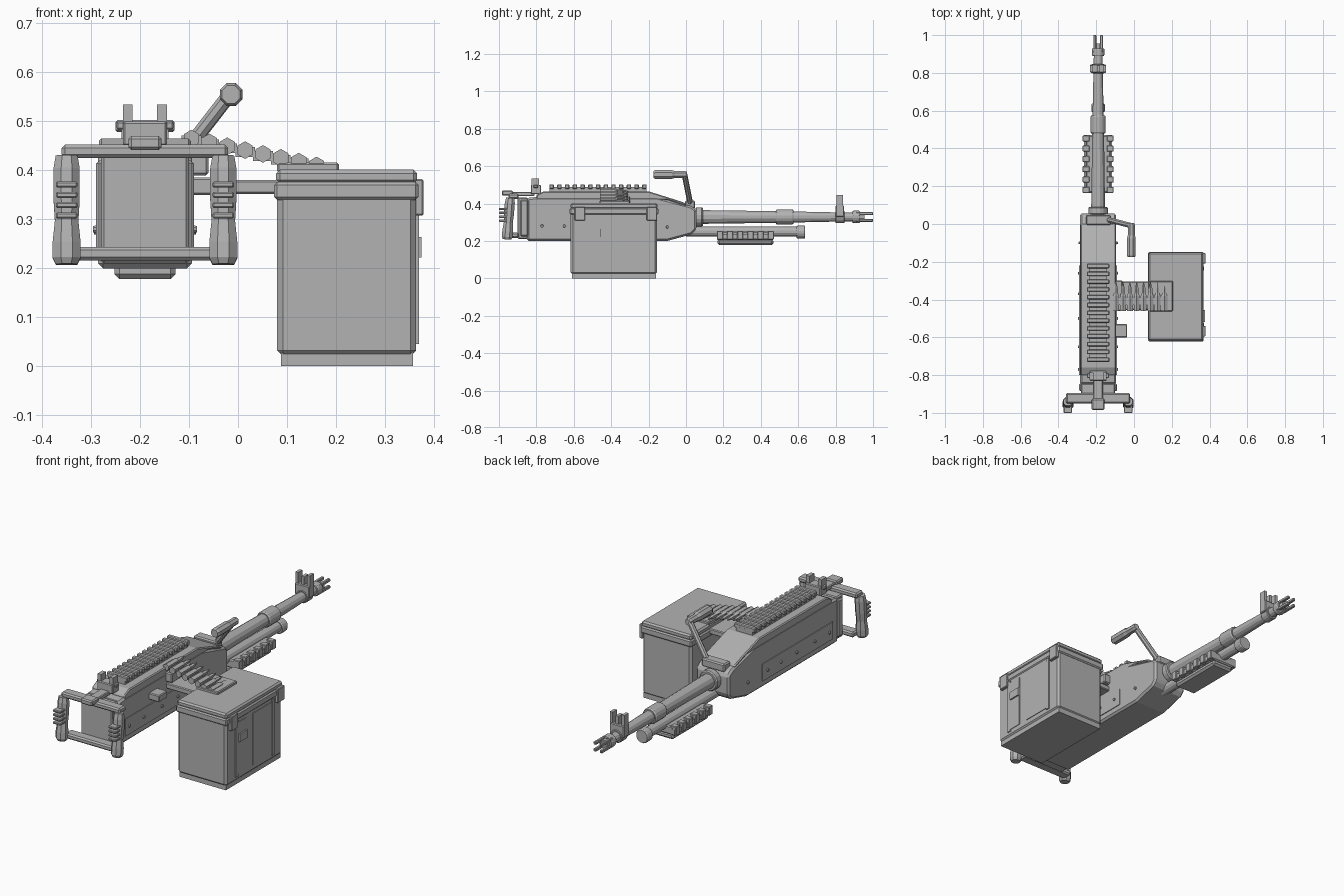
import bpy, bmesh, math
from mathutils import Vector

if "Cube" in bpy.data.objects:
    bpy.data.objects.remove(bpy.data.objects["Cube"])

mat = bpy.data.materials.new("gunmetal grey")
mat.diffuse_color = (0.45, 0.45, 0.45, 1)
mat.use_nodes = True
mat.node_tree.nodes["Principled BSDF"].inputs["Base Color"].default_value = mat.diffuse_color
CX = -0.19            # gun centre line


def finish(bm, name, bevel=0.0):
    bmesh.ops.recalc_face_normals(bm, faces=bm.faces)
    me = bpy.data.meshes.new(name)
    bm.to_mesh(me)
    bm.free()
    me.materials.append(mat)
    ob = bpy.data.objects.new(name, me)
    bpy.context.collection.objects.link(ob)
    if bevel:
        m = ob.modifiers.new("bevel", "BEVEL")
        m.width, m.segments = bevel, 1
    return ob


def box(name, x0, x1, y0, y1, z0, z1, bevel=0.0):
    bm = bmesh.new()
    bmesh.ops.create_cube(bm, size=1)
    for v in bm.verts:
        v.co = ((x0 + x1) / 2 + v.co.x * (x1 - x0), (y0 + y1) / 2 + v.co.y * (y1 - y0),
                (z0 + z1) / 2 + v.co.z * (z1 - z0))
    return finish(bm, name, bevel)


def side_profile(name, pts, x0, x1, bevel=0.0):
    """Extrude a (y, z) outline across x."""
    bm = bmesh.new()
    f = bm.faces.new([bm.verts.new((x0, y, z)) for y, z in pts])
    ext = bmesh.ops.extrude_face_region(bm, geom=[f])["geom"]
    bmesh.ops.translate(bm, vec=(x1 - x0, 0, 0),
                        verts=[g for g in ext if isinstance(g, bmesh.types.BMVert)])
    # close the starting side if the extrusion removed it
    rim = [e for e in bm.edges if e.is_boundary]
    if rim:
        bmesh.ops.holes_fill(bm, edges=rim)
    return finish(bm, name, bevel)


def lathe(name, a, b, stations, sides=12):
    """Faceted solid along a-b; stations are (distance fraction, radius)."""
    a, b = Vector(a), Vector(b)
    q = (b - a).to_track_quat('Z', 'Y')
    bm = bmesh.new()
    rings = []
    for t, r in stations:
        ring = []
        for i in range(sides):
            ang = 2 * math.pi * (i + 0.5) / sides
            ring.append(bm.verts.new(a.lerp(b, t) + q @ Vector((r * math.cos(ang), r * math.sin(ang), 0))))
        rings.append(ring)
    for p, n in zip(rings, rings[1:]):
        for i in range(sides):
            j = (i + 1) % sides
            bm.faces.new((p[i], p[j], n[j], n[i]))
    bm.faces.new(rings[0])
    bm.faces.new(rings[-1])
    return finish(bm, name)


def rod(name, a, b, r0, r1=None, sides=12):
    return lathe(name, a, b, [(0, r0), (1, r0 if r1 is None else r1)], sides)


def collar(name, y0, y1, r, z, c=0.07):
    return lathe(name, (CX, y0, z), (CX, y1, z), [(0, r * .9), (c, r), (1 - c, r), (1, r * .9)], 16)


# Receiver and top cover
side_profile("receiver", [(-.85, .2), (-.10, .2), (.03, .235), (.055, .26), (.055, .365),
                          (.03, .385), (-.16, .435), (-.80, .435), (-.85, .43)], -.286, -.094, .01)
side_profile("top_cover", [(-.80, .42), (-.10, .42), (.0, .385), (.0, .40), (-.03, .412), (-.20, .465),
                           (-.76, .465), (-.80, .445)], -.284, -.096, .005)
box("rear_plate", -.28, -.10, -.90, -.845, .21, .432, .006)
box("rear_collar", -.29, -.09, -.885, -.845, .225, .42, .006)

# Ribbed rail on the cover
box("rail_base", -.238, -.142, -.73, -.21, .46, .488)
for i in range(13):
    y = -.73 + i * .0413
    box("rail_rib", -.25, -.13, y, y + .024, .478, .503, .004)

# Side plates and rivets
for s in (-1, 1):
    xs = CX + s * .096
    box("side_plate", xs - .004, xs + .004, -.80, -.22, .235, .325)
    for y in (-.77, -.65, -.50, -.37, -.26):
        rod("rivet", (xs, y, .28), (xs + s * .010, y, .28), .009, .007, 8)
    rod("front_rivet", (xs, -.10, .275), (xs + s * .008, -.10, .275), .008, .006, 8)

# Rear sight
box("rear_sight_block", -.235, -.145, -.83, -.775, .45, .50, .004)
box("rear_sight_axle", -.248, -.132, -.815, -.79, .484, .50, .003)
for x in (-.235, -.165):
    box("rear_sight_post", x, x + .02, -.825, -.785, .495, .535)

# Spade grip frame
box("grip_frame_top", -.36, -.02, -.95, -.895, .425, .453, .007)
box("grip_frame_bottom", -.34, -.04, -.95, -.895, .216, .244, .007)
box("trigger_link", -.215, -.165, -.93, -.81, .44, .462, .004)
box("thumb_trigger", -.224, -.156, -.985, -.925, .442, .470, .006)
for x in (-.35, -.03):
    lathe("grip", (x, -.957, .208), (x, -.94, .43),
          [(0, .024), (.06, .031), (.2, .031), (.4, .026), (.6, .029), (.88, .029), (1, .024)], 8)
    for k in range(4):
        z = .302 + k * .021
        box("grip_ridge", x - .022, x + .022, -1.0, -.95, z, z + .012, .003)

# Charging handle
box("handle_base", -.255, -.122, -.005, .048, .372, .415, .006)
rod("handle_arm", (-.145, .025, .39), (-.017, -.008, .555), .015, sides=8)
lathe("handle_knob", (-.014, .005, .555), (-.014, -.175, .555),
      [(0, .016), (.05, .02), (.35, .02), (.45, .025), (.95, .025), (1, .02)], 8)

# Barrel
ZB = .328
collar("barrel_root", .05, .09, .053, ZB, .15)
rod("barrel_rear", (CX, .08, ZB), (CX, .50, ZB), .038, .032)
collar("barrel_collar", .48, .575, .041, ZB)
rod("barrel_front", (CX, .55, ZB), (CX, .92, ZB), .031, .023)
collar("sight_band", .798, .848, .034, ZB)
collar("muzzle_collar", .89, .93, .034, ZB, .15)
rod("muzzle_core", (CX, .92, ZB), (CX, .955, ZB), .022)
for k in range(4):
    a = math.pi / 4 + k * math.pi / 2
    x, z = CX + .025 * math.cos(a), ZB + .025 * math.sin(a)
    box("muzzle_prong", x - .008, x + .008, .91, 1.0, z - .008, z + .008, .003)

# Front sight
box("front_sight_block", -.232, -.148, .80, .845, ZB, .39, .004)
for x, top in ((-.232, .445), (-.197, .432), (-.164, .445)):
    box("front_sight_post", x, x + .016, .805, .84, .385, top)

# Gas tube and handguard
rod("gas_tube", (CX, 0, .25), (CX, .61, .25), .027)
collar("gas_tube_cap", .592, .637, .036, .247, .12)
box("handguard", -.255, -.125, .165, .47, .205, .25, .006)
box("handguard_bottom", -.252, -.128, .168, .467, .178, .21, .01)
for s in (-1, 1):
    x = CX + s * .064
    box("handguard_side", x - .01, x + .01, .165, .47, .21, .235)
    for i in range(6):
        y = .165 + i * .0545
        box("handguard_tooth", x - .018, x + .018, y, y + .032, .207, .254, .003)

# Feed tray, ejection block and belt
box("feed_tray", -.10, .09, -.455, -.305, .352, .38, .004)
box("feed_block", -.10, -.06, -.46, -.30, .39, .44, .005)
box("bolt_stud", -.10, -.036, -.60, -.53, .35, .385, .004)
box("belt_outlet", .08, .206, -.462, -.302, .395, .416, .004)
for i in range(8):
    x = -.095 + i * .0365
    z = .41 + .055 * (1 - i / 7)
    lathe("cartridge", (x, -.46, z), (x, -.308, z),
          [(0, .018), (.52, .018), (.62, .011), (.78, .011), (1, .002)], 6)
    box("belt_link", x - .02, x + .02, -.43, -.39, z - .014, z + .006)

# Ammunition box
box("ammo_box_base", .088, .357, -.61, -.16, 0, .03)
box("ammo_box_body", .08, .364, -.617, -.155, .02, .36, .012)
box("ammo_box_lid", .078, .366, -.618, -.152, .372, .402, .008)
box("ammo_box_lid_rim", .074, .369, -.622, -.148, .34, .376, .006)
for y in (-.595, -.21):
    box("latch", .36, .379, y, y + .056, .308, .382, .003)
for y0, y1 in ((-.545, -.525), (-.245, -.225)):
    box("box_rib", .36, .370, y0, y1, .045, .335)
for y0, y1 in ((-.525, -.455), (-.40, -.245)):
    box("box_panel", .36, .3675, y0, y1, .055, .325)
box("box_clasp", .36, .375, -.52, -.455, .222, .264)
